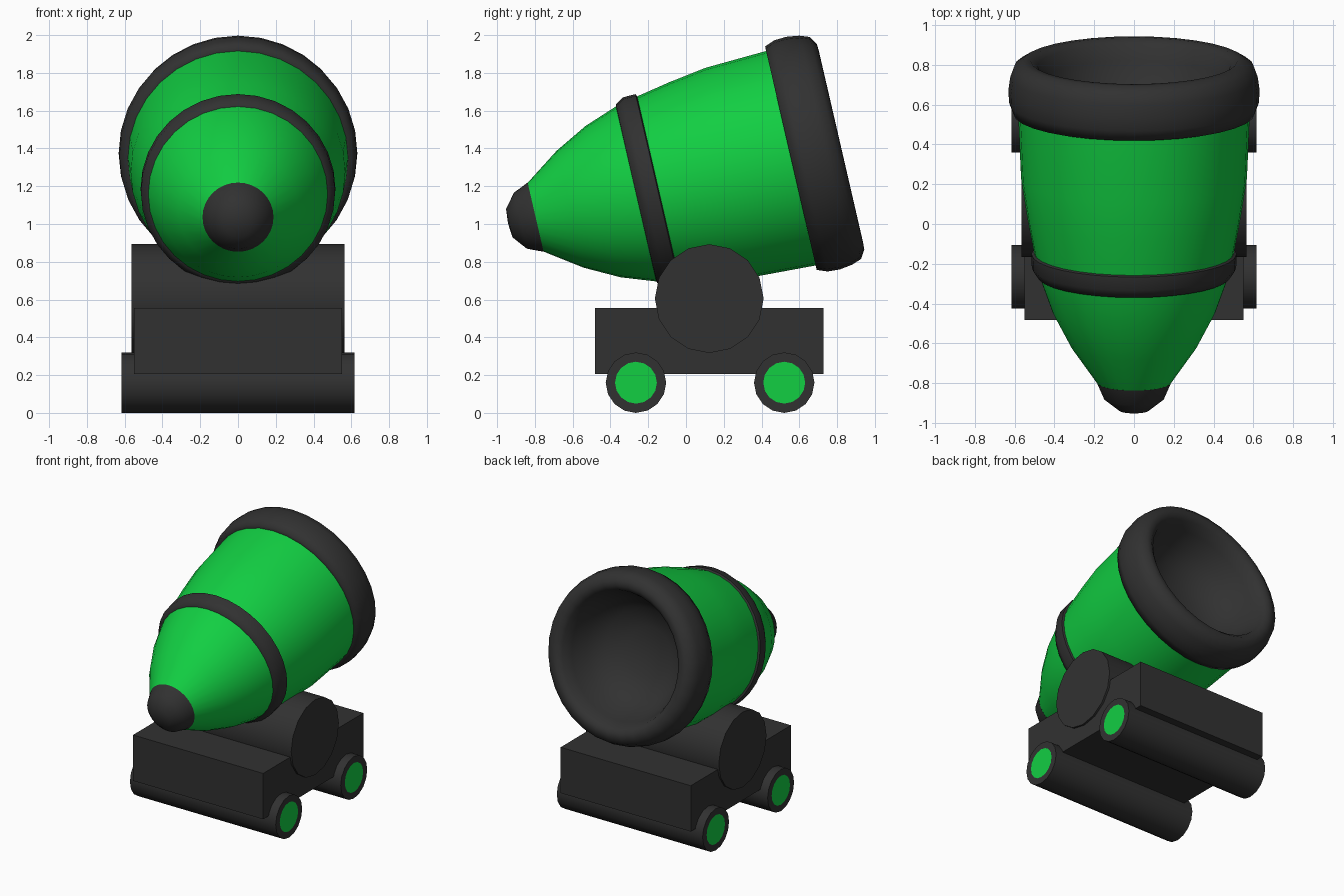
import bpy, bmesh, math
from mathutils import Vector, Matrix

if "Cube" in bpy.data.objects:
    bpy.data.objects.remove(bpy.data.objects["Cube"])


def material(name, col):
    m = bpy.data.materials.new(name)
    m.diffuse_color = (*col, 1)
    m.use_nodes = True
    m.node_tree.nodes["Principled BSDF"].inputs["Base Color"].default_value = m.diffuse_color
    return m


DARK = material("dark_iron", (0.031, 0.031, 0.031))
GREEN = material("bright_green", (0.006, 0.62, 0.055))


def finish(name, bm, mats, angle=40):
    me = bpy.data.meshes.new(name)
    bm.to_mesh(me)
    bm.free()
    for m in mats:
        me.materials.append(m)
    me.shade_smooth()
    me.set_sharp_from_angle(angle=math.radians(angle))
    ob = bpy.data.objects.new(name, me)
    bpy.context.collection.objects.link(ob)
    return ob


# Tilted barrel axis
TILT = math.radians(13)
U = Vector((0, math.cos(TILT), math.sin(TILT)))
V = Vector((0, -math.sin(TILT), math.cos(TILT)))
X = Vector((1, 0, 0))
C = Vector((0, 0, 1.22))


def lathe(name, profile, mat, n=32, angle=50):
    """Revolve (distance along axis, radius) points around the barrel axis."""
    bm = bmesh.new()
    rings = []
    for s, r in profile:
        rings.append([bm.verts.new(C + U * s + (V * math.cos(t) + X * math.sin(t)) * r)
                      for t in (2 * math.pi * k / n for k in range(n))])
    for a, b in zip(rings, rings[1:]):
        for k in range(n):
            j = (k + 1) % n
            bm.faces.new((a[k], a[j], b[j], b[k]))
    bmesh.ops.remove_doubles(bm, verts=bm.verts, dist=1e-5)
    return finish(name, bm, [mat], angle)


# Barrel parts
lathe("tail_cap", [(-0.967, 0), (-0.96, 0.077), (-0.9, 0.152), (-0.817, 0.188)], DARK)
lathe("barrel_shell", [(-0.817, 0.187), (-0.629, 0.318), (-0.451, 0.411), (-0.275, 0.474),
                       (-0.15, 0.502), (0.034, 0.537), (0.237, 0.568), (0.58, 0.583)], GREEN)
lathe("barrel_band", [(-0.272, 0.470), (-0.268, 0.486), (-0.225, 0.514), (-0.155, 0.516),
                      (-0.148, 0.498)], DARK)
lathe("muzzle", [(0.57, 0.575), (0.57, 0.607), (0.625, 0.628), (0.69, 0.632), (0.76, 0.622),
                 (0.812, 0.603), (0.84, 0.558), (0.842, 0.52), (0.815, 0.485), (0.74, 0.455),
                 (0.62, 0.41), (0.52, 0.32), (0.46, 0.18), (0.445, 0)], DARK, angle=70)


def cross_cylinder(name, y, z, r, half, n, hub=None):
    """Cylinder lying across the model, with optional inset green hub faces."""
    bm = bmesh.new()
    mat = Matrix.Translation((0, y, z)) @ Matrix.Rotation(math.pi / 2, 4, 'Y')
    bmesh.ops.create_cone(bm, cap_ends=True, segments=n, radius1=r, radius2=r,
                          depth=2 * half, matrix=mat)
    if hub:
        caps = [f for f in bm.faces if len(f.verts) > 4]
        bmesh.ops.inset_individual(bm, faces=caps, thickness=(r - hub) * math.cos(math.pi / n))
        for f in caps:
            f.material_index = 1
    return finish(name, bm, [DARK, GREEN])


# Carriage: block, cradle roller and two wheel rollers
bm = bmesh.new()
bmesh.ops.create_cube(bm, size=1, matrix=Matrix.Translation((0, 0.123, 0.381))
                      @ Matrix.Diagonal((1.1, 1.21, 0.35, 1)))
finish("carriage_block", bm, [DARK])
cross_cylinder("cradle_roller", 0.123, 0.605, 0.288, 0.565, 16)
for label, y in (("front", -0.265), ("rear", 0.52)):
    cross_cylinder(label + "_wheels", y, 0.16, 0.16, 0.616, 16, hub=0.11)
